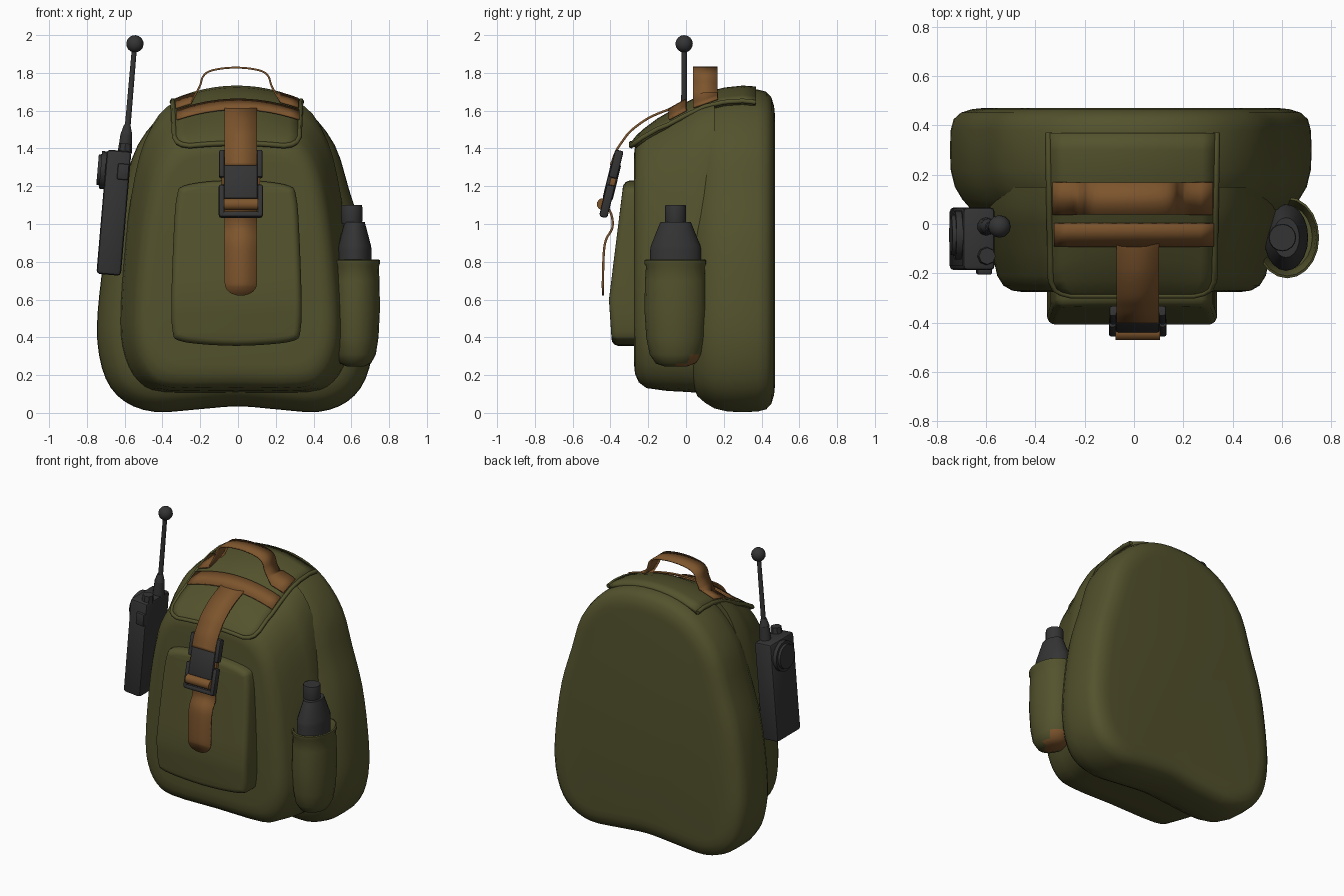
import bpy, bmesh, math
from mathutils import Vector, Matrix

if "Cube" in bpy.data.objects:
    bpy.data.objects.remove(bpy.data.objects["Cube"])


def material(name, rgb):
    m = bpy.data.materials.new(name)
    m.diffuse_color = (*rgb, 1)
    m.use_nodes = True
    m.node_tree.nodes["Principled BSDF"].inputs["Base Color"].default_value = m.diffuse_color
    return m


GREEN = material("olive canvas", (0.086, 0.084, 0.026))
TAN = material("tan webbing", (0.205, 0.09, 0.026))
DARK = material("dark plastic", (0.034, 0.034, 0.035))


def add(name, bm, mat, matrix=None, angle=40):
    bmesh.ops.recalc_face_normals(bm, faces=bm.faces[:])
    if matrix:
        bm.transform(matrix)
    me = bpy.data.meshes.new(name)
    bm.to_mesh(me)
    bm.free()
    me.materials.append(mat)
    for p in me.polygons:
        p.use_smooth = True
    me.set_sharp_from_angle(angle=math.radians(angle))
    ob = bpy.data.objects.new(name, me)
    bpy.context.scene.collection.objects.link(ob)
    return ob


def smooth(pts, n=4, closed=False):
    # Catmull-Rom curve through the points
    P = [Vector(p) for p in pts]
    N, out = len(P), []
    get = (lambda i: P[i % N]) if closed else (lambda i: P[max(0, min(N - 1, i))])
    for i in range(N if closed else N - 1):
        a, b, c, d = (get(i + k) for k in (-1, 0, 1, 2))
        for k in range(n):
            t = k / n
            out.append(0.5 * (2 * b + (c - a) * t + (2 * a - 5 * b + 4 * c - d) * t * t
                              + (3 * b - a - 3 * c + d) * t ** 3))
    return out if closed else out + [P[-1]]


def interp(table, t):
    for (a, u), (b, v) in zip(table, table[1:]):
        if t <= b:
            return u + (v - u) * (max(t, a) - a) / (b - a)
    return table[-1][1]


def mirrored(half):
    # half outline from bottom centre to top centre -> closed loop
    return half + [(-x, z) for x, z in reversed(half[1:-1])]


def inset(loop, d):
    out = []
    for i, p in enumerate(loop):
        t = (loop[(i + 1) % len(loop)] - loop[i - 1]).normalized()
        out.append(p + Vector((-t.y, t.x)) * d)
    return out


def loft(rings, closed=True, caps=True, ladder=False):
    bm = bmesh.new()
    R = [[bm.verts.new(p) for p in r] for r in rings]
    n = len(R[0])
    for a, b in zip(R, R[1:]):
        for i in range(n if closed else n - 1):
            j = (i + 1) % n
            bm.faces.new((a[i], a[j], b[j], b[i]))
    if ladder:  # close a mirrored end loop with horizontal strips
        e = R[-1]
        for i in range(n // 2):
            bm.faces.new(list(dict.fromkeys((e[i], e[i + 1], e[n - i - 1], e[-i]))))
    elif caps:
        bm.faces.new(R[0])
        bm.faces.new(R[-1])
    return bm


def ribbon(name, left, right, mat=TAN, thick=0.01):
    ob = add(name, loft([left, right], False, False), mat, angle=60)
    s = ob.modifiers.new("thickness", 'SOLIDIFY')
    s.thickness, s.offset = thick, 0
    return ob


def lathe(name, prof, mat, cx, cy, sx, sy, seg=20):
    rings = [[(cx + sx * r * math.cos(2 * math.pi * k / seg),
               cy + sy * r * math.sin(2 * math.pi * k / seg), z) for k in range(seg)] for r, z in prof]
    return add(name, loft(rings), mat)


def box(name, c, size, mat, bevel, matrix):
    bm = bmesh.new()
    bmesh.ops.create_cube(bm, size=1, matrix=Matrix.Translation(c) @ Matrix.Diagonal((*size, 1)))
    bmesh.ops.bevel(bm, geom=bm.edges[:], offset=bevel, segments=2, profile=0.5, affect='EDGES')
    return add(name, bm, mat, matrix)


def cone(name, c, r1, r2, h, mat, matrix, axis='Z', seg=12):
    rot = Matrix.Rotation(math.pi / 2, 4, 'Y') if axis == 'X' else Matrix()
    bm = bmesh.new()
    bmesh.ops.create_cone(bm, cap_ends=True, segments=seg, radius1=r1, radius2=r2, depth=h,
                          matrix=Matrix.Translation(c) @ rot)
    return add(name, bm, mat, matrix)


# rear body: fat rounded slab, slightly narrower on the right
half = [(0, 0.035), (0.22, 0.018), (0.44, 0.005), (0.6, 0.06), (0.70, 0.18), (0.745, 0.38), (0.735, 0.62),
        (0.69, 0.92), (0.61, 1.18), (0.53, 1.42), (0.38, 1.6), (0.2, 1.69), (0, 1.715)]
outline = [Vector((p.x * (0.965 if p.x > 0 else 1), p.y)) for p in smooth(mirrored(half), 3, True)]
add("rear_body", loft([[(p.x, y, p.y) for p in inset(outline, d)] for y, d in
    [(0.03, 0.16), (0.06, 0.085), (0.10, 0.05), (0.15, 0.02), (0.22, 0.003), (0.30, 0), (0.38, 0.003),
     (0.425, 0.015), (0.452, 0.045), (0.466, 0.09), (0.47, 0.13)]]), GREEN, angle=60)

# front body: main compartment with sloping top, tapering forwards
shape = smooth(mirrored([(0, 0), (0.62, 0), (0.84, 0.035), (0.96, 0.12), (1, 0.24), (0.97, 0.45),
                         (0.9, 0.68), (0.79, 0.86), (0.6, 0.965), (0.3, 0.995), (0, 1)]), 3, True)
add("front_body", loft([[(p.x * w - 0.01, y, zb + (zt - zb) * p.y) for p in shape] for y, w, zb, zt in
    [(-0.275, 0.45, 0.26, 1.37), (-0.27, 0.485, 0.21, 1.41), (-0.25, 0.52, 0.165, 1.45), (-0.21, 0.545, 0.135, 1.495),
     (-0.1, 0.57, 0.12, 1.55), (0, 0.605, 0.115, 1.61), (0.07, 0.615, 0.11, 1.65), (0.15, 0.6, 0.11, 1.68)]]),
    GREEN, angle=60)

# front pocket with leaning front face
pk = smooth(mirrored([(0, 0.355), (0.2, 0.365), (0.31, 0.385), (0.338, 0.43), (0.345, 0.6), (0.33, 1.0),
                      (0.315, 1.15), (0.285, 1.2), (0.15, 1.225), (0, 1.23)]), 3, True)


def pocket_y(z):
    return interp([(0.36, -0.392), (0.6, -0.408), (1.23, -0.33)], z)


rings = [[(p.x - 0.008, -0.24, p.y) for p in pk]]
for back, d in [(0.03, 0), (0.012, 0.008), (0.002, 0.022), (0, 0.035)]:
    rings.append([(p.x - 0.008, pocket_y(p.y) + back, p.y) for p in inset(pk, d)])
add("front_pocket", loft(rings, ladder=True), GREEN, angle=50)

# lid flap draped over the top
HEIGHT = [(-0.29, 1.435), (-0.25, 1.485), (-0.15, 1.56), (0, 1.645), (0.1, 1.695), (0.2, 1.722), (0.3, 1.733), (0.37, 1.728)]
WIDTH = [(-0.29, 0.25), (-0.28, 0.29), (-0.265, 0.315), (-0.23, 0.33), (0.37, 0.342)]


def lid_z(x, y):
    drop = interp([(-0.29, 0.025), (-0.1, 0.06), (0.37, 0.075)], y)
    return interp(HEIGHT, y) - drop * (x / 0.34) ** 2


def lid_pt(u, y):
    x = u * interp(WIDTH, y)
    return (x - 0.006, y, lid_z(x, y))


ys = [-0.29, -0.28, -0.265, -0.23, -0.19, -0.15, -0.1, -0.05, 0, 0.05, 0.1, 0.15, 0.2, 0.25, 0.3, 0.37]
us = [i / 6 - 1 for i in range(13)]
lid = add("lid_flap", loft([[lid_pt(u, y) for u in us] for y in ys], False, False), GREEN, angle=60)
s = lid.modifiers.new("thickness", 'SOLIDIFY')
s.thickness, s.offset = 0.03, -1

# piping round the lid edge
edge = ([lid_pt(-1, y) for y in reversed(ys)] + [lid_pt(u, ys[0]) for u in us[1:-1]] + [lid_pt(1, y) for y in ys])
cu = bpy.data.curves.new("lid_piping", 'CURVE')
cu.dimensions, cu.bevel_depth, cu.bevel_resolution, cu.use_fill_caps = '3D', 0.014, 1, True
sp = cu.splines.new('POLY')
sp.points.add(len(edge) - 1)
for p, e in zip(sp.points, edge):
    p.co = (e[0], e[1], e[2] - 0.008, 1)
cu.materials.append(GREEN)
bpy.context.scene.collection.objects.link(bpy.data.objects.new("lid_piping", cu))

# strap across the lid
xs = [i * 0.054 - 0.324 for i in range(13)]
ribbon("lid_cross_strap", *[[(x, y, lid_z(x, y) + 0.014) for x in xs] for y in (-0.09, 0.002)])

# carry handle: ends sewn to the lid, middle arched
arch = [(-0.225, 1.69), (-0.2, 1.735), (-0.185, 1.78), (-0.15, 1.808), (-0.08, 1.823), (0, 1.828)]
arch += [(-x, z) for x, z in reversed(arch[:-1])]
arch = [tuple(p) for p in smooth([(x * 0.94 - 0.012, z) for x, z in arch], 3)]


def handle_edge(y):
    ends = [[(x, y, lid_z(x, y) + 0.01) for x in r] for r in ((-0.33, -0.29, -0.25), (0.226, 0.27, 0.32))]
    return ends[0] + [(x, y, z) for x, z in arch] + ends[1]


ribbon("carry_handle", handle_edge(0.038), handle_edge(0.168))


# vertical closing straps
def strap(name, pts):
    path = smooth(pts, 4)
    ribbon(name, *[[(0.015 + sgn * p.z, p.x, p.y) for p in path] for sgn in (-1, 1)], thick=0.012)


w = 0.086
strap("upper_strap", [(-0.06, 1.61, w), (-0.1, 1.603, w), (-0.2, 1.56, w), (-0.29, 1.495, w),
                      (-0.335, 1.44, w), (-0.37, 1.385, w), (-0.398, 1.31, w)])
strap("lower_strap", [(-0.43, 1.11, w), (-0.395, 1.05, w), (-0.39, 0.98, w), (-0.422, 0.92, w), (-0.435, 0.85, w),
                      (-0.44, 0.70, w), (-0.44, 0.66, 0.078), (-0.44, 0.635, 0.055), (-0.44, 0.622, 0.02)])

# side release buckle
B = Matrix.Translation((0.015, -0.395, 1.215)) @ Matrix.Rotation(-0.24, 4, 'X')
box("buckle_core", (0, 0, 0.01), (0.18, 0.055, 0.2), DARK, 0.012, B)
box("buckle_top_bar", (0, 0.005, 0.165), (0.22, 0.035, 0.03), DARK, 0.008, B)
box("buckle_bottom_bar", (0, 0, -0.17), (0.23, 0.04, 0.03), DARK, 0.01, B)
for side in (-1, 1):
    box("buckle_upper_arm", (side * 0.1, 0, 0.105), (0.03, 0.045, 0.15), DARK, 0.01, B)
    box("buckle_lower_arm", (side * 0.102, 0, -0.095), (0.03, 0.045, 0.17), DARK, 0.01, B)
    box("buckle_strap_hint", (side * 0.092, 0.005, 0.01), (0.02, 0.03, 0.04), TAN, 0.004, B)
cone("buckle_strap_roll", (0, -0.018, -0.118), 0.032, 0.032, 0.18, TAN, B, 'X')

# bottle and its side pocket
lathe("bottle", [(0.9, 0.32), (1, 0.4), (1, 0.86), (0.97, 0.885), (0.66, 0.99), (0.6, 1.01)],
      DARK, 0.617, -0.055, 0.09, 0.135)
lathe("bottle_cap", [(0.93, 1.0), (1, 1.015), (1, 1.09), (0.95, 1.1)], DARK, 0.602, -0.055, 0.056, 0.056, 16)
pocket = lathe("bottle_pocket", [(0.35, 0.245), (0.65, 0.262), (0.85, 0.31), (0.96, 0.4), (1.02, 0.55), (1.0, 0.7),
               (0.97, 0.775), (1.02, 0.79), (1.02, 0.808), (0.96, 0.812), (0.9, 0.79), (0.8, 0.7)],
               GREEN, 0.622, -0.055, 0.127, 0.162)
pocket.data.materials.append(TAN)
for f in pocket.data.polygons:
    if f.center.z < 0.29 and f.normal.z < -0.5 and f.center.y > -0.06:
        f.material_index = 1

# leaning hand radio with aerial, knobs and side dial
M = Matrix.Translation((-0.657, -0.06, 1.06)) @ Matrix.Rotation(0.085, 4, 'Y')
box("radio_body", (0, 0, 0), (0.13, 0.255, 0.66), DARK, 0.018, M)
box("radio_button", (0.03, -0.13, 0.22), (0.06, 0.03, 0.085), DARK, 0.008, M)
cone("radio_dial", (-0.075, 0.015, 0.22), 0.1, 0.1, 0.03, DARK, M, 'X', 20)
cone("radio_dial_cap", (-0.093, 0.015, 0.22), 0.08, 0.085, 0.025, DARK, M, 'X', 20)
cone("radio_knob", (0.03, -0.07, 0.345), 0.038, 0.034, 0.05, DARK, M, seg=8)
cone("aerial_base", (0.03, 0.05, 0.37), 0.038, 0.032, 0.1, DARK, M, seg=10)
cone("aerial_collar", (0.031, 0.05, 0.445), 0.032, 0.018, 0.05, DARK, M, seg=10)
cone("aerial_rod", (0.034, 0.05, 0.66), 0.016, 0.014, 0.42, DARK, M, seg=10)
bm = bmesh.new()
bmesh.ops.create_uvsphere(bm, u_segments=12, v_segments=8, radius=0.046, matrix=Matrix.Translation((0.035, 0.05, 0.9)))
add("aerial_ball", bm, DARK, M)
